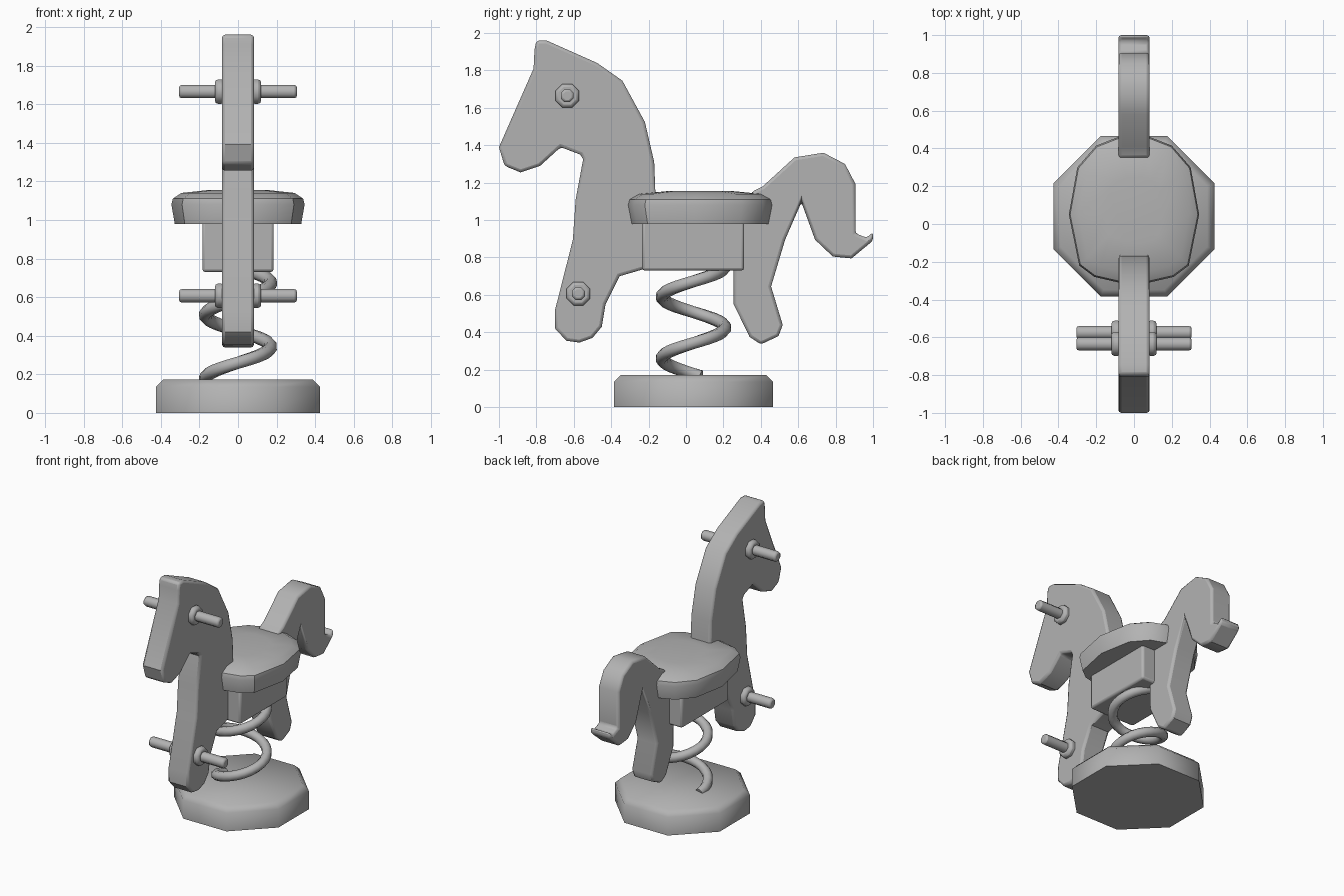
import bpy, bmesh, math
from mathutils import Vector, Matrix

cube = bpy.data.objects.get("Cube")
if cube:
    bpy.data.objects.remove(cube)

grey = bpy.data.materials.new("plain_grey")
grey.use_nodes = True
grey.diffuse_color = (0.45, 0.45, 0.45, 1)
grey.node_tree.nodes["Principled BSDF"].inputs["Base Color"].default_value = grey.diffuse_color


def finish(name, bm, bevel=0, segments=1, angle=40, location=(0, 0, 0)):
    """Turn a bmesh into a shaded object, optionally with softened edges."""
    bmesh.ops.recalc_face_normals(bm, faces=bm.faces)
    mesh = bpy.data.meshes.new(name)
    bm.to_mesh(mesh)
    bm.free()
    obj = bpy.data.objects.new(name, mesh)
    bpy.context.collection.objects.link(obj)
    obj.location = location
    mesh.materials.append(grey)
    if bevel:
        mod = obj.modifiers.new("soft_edges", "BEVEL")
        mod.width, mod.segments = bevel, segments
        mod.limit_method, mod.angle_limit = "ANGLE", math.radians(50)
    bpy.ops.object.select_all(action="DESELECT")
    obj.select_set(True)
    bpy.context.view_layer.objects.active = obj
    bpy.ops.object.shade_smooth_by_angle(angle=math.radians(angle))
    return obj


def loft(bm, rings):
    """Bridge matching rings of points and cap both ends."""
    loops = [[bm.verts.new(p) for p in ring] for ring in rings]
    n = len(loops[0])
    for a, b in zip(loops, loops[1:]):
        for i in range(n):
            j = (i + 1) % n
            bm.faces.new((a[i], a[j], b[j], b[i]))
    bm.faces.new(loops[0])
    bm.faces.new(loops[-1])


def rod(name, radius, x0, x1, y, z, bevel):
    """Eight-sided rod lying along x."""
    bm = bmesh.new()
    ring = [(math.cos((k + .5) * math.pi / 4) * radius,
             math.sin((k + .5) * math.pi / 4) * radius) for k in range(8)]
    loft(bm, [[(x, a, b) for a, b in ring] for x in (x0, x1)])
    finish(name, bm, bevel, 2, 50, (0, y, z))


# Horse board: head, neck and front leg, then rear leg and tail, as (y, z)
front_part = [
    (-.80, 1.96), (-.745, 1.96), (-.475, 1.84), (-.34, 1.745), (-.22, 1.525),
    (-.17, 1.31), (-.16, 1.05)]
rear_part = [
    (.33, 1.05), (.35, 1.15), (.41, 1.18), (.58, 1.335), (.735, 1.36), (.85, 1.30),
    (.905, 1.195), (.905, .93), (.965, .905), (1, .935), (1, .89), (.885, .795),
    (.785, .805), (.69, .895), (.617, 1.095), (.53, .895), (.455, .645), (.517, .44),
    (.495, .38), (.40, .335), (.34, .375), (.255, .55), (.255, .75)]
leg_and_face = [
    (-.235, .735), (-.355, .70), (-.43, .55), (-.45, .43), (-.50, .37), (-.57, .345),
    (-.64, .355), (-.70, .42), (-.70, .52), (-.605, .895), (-.59, 1.11), (-.55, 1.325),
    (-.565, 1.35), (-.67, 1.39), (-.78, 1.29), (-.885, 1.255), (-.97, 1.29),
    (-1, 1.39), (-.815, 1.81), (-.81, 1.91)]
outline = front_part + rear_part + leg_and_face
bm = bmesh.new()
loft(bm, [[(x, y, z) for y, z in outline] for x in (-.083, .083)])
finish("horse_board", bm, .016, 2)

# Seat: rounded outline lofted through a few levels
half = [(.085, .46), (.2, .415), (.30, .30), (.345, .05), (.29, -.22), (.21, -.28), (.08, -.31)]
seat = half + [(-x, y) for x, y in reversed(half)]
levels = [(.95, .978), (1, 1.08), (.98, 1.11), (.85, 1.14), (.45, 1.155)]
bm = bmesh.new()
loft(bm, [[(x * s, .075 + (y - .075) * s, z) for x, y in seat] for s, z in levels])
finish("seat", bm)

# Box under the seat
bm = bmesh.new()
bmesh.ops.create_cube(bm, size=1, matrix=Matrix.Diagonal((.37, .545, .27, 1)))
finish("seat_box", bm, .015, 2, location=(0, .038, .865))

# Octagonal foot with a chamfered top
bm = bmesh.new()
turn = [(k + .5) * math.pi / 4 for k in range(8)]
loft(bm, [[(r * math.cos(t), r * math.sin(t), z) for t in turn]
          for r, z in ((.46, 0), (.46, .135), (.42, .172))])
finish("foot", bm, angle=50, location=(0, .04, 0))

# Coil spring
bm = bmesh.new()
rings, steps, coil, pitch = [], 44, .17, .33
for i in range(steps + 1):
    z = .165 + .585 * i / steps
    t = 2 * math.pi * (z - .26) / pitch - math.pi / 2
    out = Vector((math.cos(t), math.sin(t), 0))
    along = Vector((-math.sin(t) * coil, math.cos(t) * coil, pitch / math.tau)).normalized()
    up = along.cross(out)
    centre = out * coil + Vector((0, .04, z))
    rings.append([centre + (out * math.cos(a) + up * math.sin(a)) * .034 for a in turn])
loft(bm, rings)
finish("spring", bm, angle=60)

# Hand grips and foot pegs with collars
for name, y, z in (("hand_grip", -.635, 1.665), ("foot_peg", -.575, .607)):
    rod(name, .037, -.305, .305, y, z, .012)
    for side, label in ((1, "left"), (-1, "right")):
        rod(f"{name}_collar_{label}", .068, side * .07, side * .12, y, z, .016)
